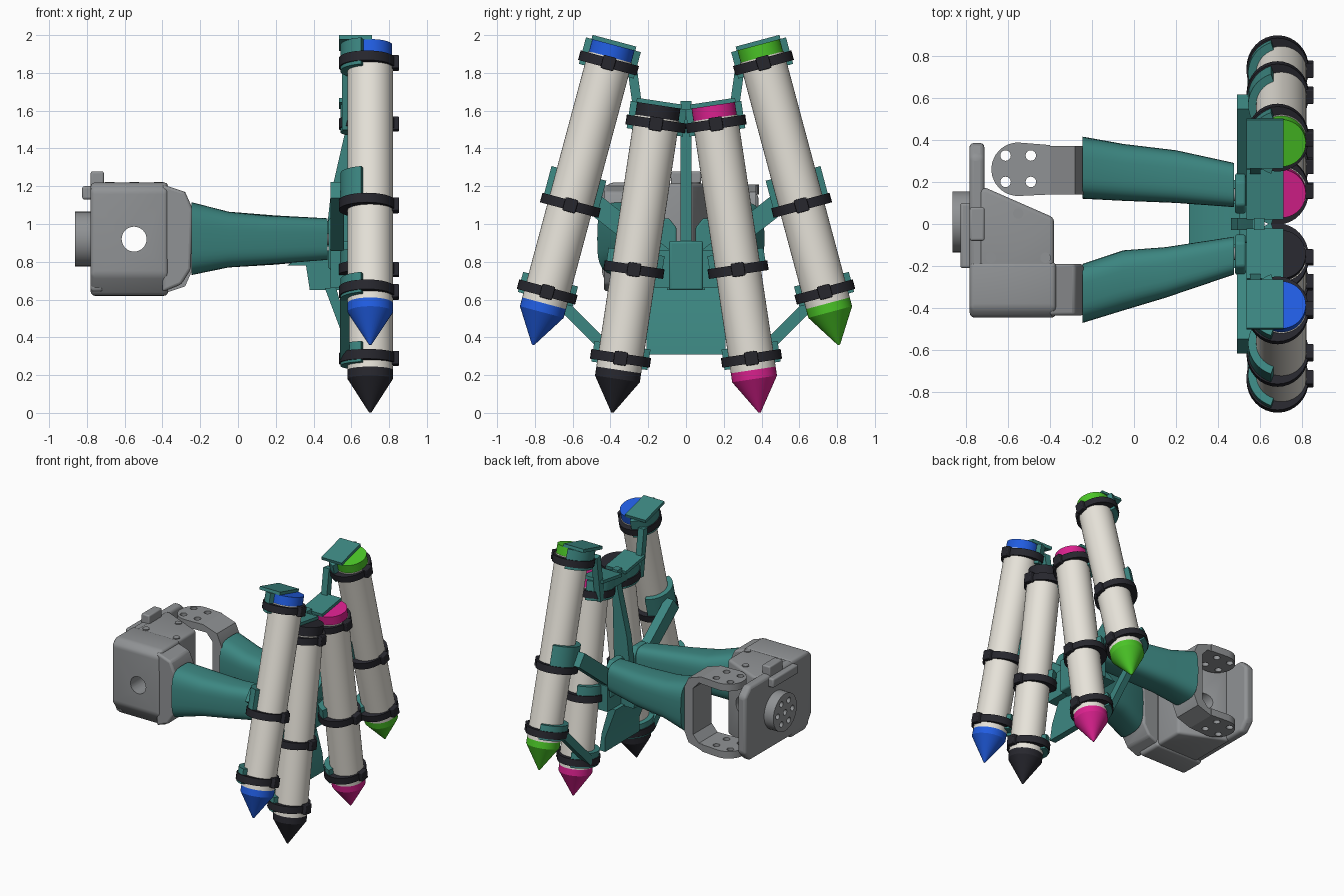
import bpy, bmesh
from math import sin, cos, radians, copysign
from mathutils import Matrix, Vector

if "Cube" in bpy.data.objects:
    bpy.data.objects.remove(bpy.data.objects["Cube"], do_unlink=True)


def material(name, r, g, b):
    m = bpy.data.materials.new(name)
    m.use_nodes = True
    m.diffuse_color = (r, g, b, 1)
    m.node_tree.nodes["Principled BSDF"].inputs["Base Color"].default_value = (r, g, b, 1)
    return m


TEAL = material("teal", 0.045, 0.24, 0.22)
WHITE = material("warm_white", 0.8, 0.77, 0.7)
GRAY = material("gray", 0.28, 0.29, 0.3)
DARK = material("near_black", 0.02, 0.02, 0.027)
BLUE = material("blue", 0.015, 0.11, 0.76)
GREEN = material("green", 0.07, 0.56, 0.02)
PINK = material("magenta", 0.7, 0.015, 0.27)
made = []


def finish(name, bm, mat, matrix=None, bevel=0):
    bmesh.ops.recalc_face_normals(bm, faces=bm.faces)
    me = bpy.data.meshes.new(name)
    bm.to_mesh(me)
    bm.free()
    ob = bpy.data.objects.new(name, me)
    bpy.context.collection.objects.link(ob)
    me.materials.append(mat)
    if matrix:
        ob.matrix_world = matrix
    if bevel:
        mod = ob.modifiers.new("soft_edges", "BEVEL")
        mod.width, mod.segments = bevel, 3
    made.append(ob)
    return ob


def prism(name, axis, pts, lo, hi, mat, matrix=None, bevel=0):
    """Extrude a 2D outline along x (y,z), y (x,z) or z (x,y)."""
    place = {"x": lambda a, b, d: (d, a, b), "y": lambda a, b, d: (a, d, b),
             "z": lambda a, b, d: (a, b, d)}[axis]
    bm = bmesh.new()
    rings = [[bm.verts.new(place(a, b, d)) for a, b in pts] for d in (lo, hi)]
    skin(bm, rings)
    return finish(name, bm, mat, matrix, bevel)


def skin(bm, rings):
    n = len(rings[0])
    for r, s in zip(rings, rings[1:]):
        for i in range(n):
            bm.faces.new((r[i], r[(i + 1) % n], s[(i + 1) % n], s[i]))
    bm.faces.new(rings[0])
    bm.faces.new(rings[-1])


def box(name, x, y, z, mat, matrix=None, bevel=0):
    pts = [(x[0], y[0]), (x[1], y[0]), (x[1], y[1]), (x[0], y[1])]
    return prism(name, "z", pts, z[0], z[1], mat, matrix, bevel)


def arc(cx, cy, r, a0=0, a1=360, n=32, ry=None):
    """Points on an arc; a full turn leaves out the repeated point."""
    steps = n if a1 - a0 == 360 else n - 1
    angles = [radians(a0 + (a1 - a0) * i / steps) for i in range(n)]
    return [(cx + r * cos(t), cy + (ry or r) * sin(t)) for t in angles]


def bar(name, a, b, width, x0, x1):
    """Flat strut between two (y, z) points."""
    p, q = Vector(a), Vector(b)
    d = (q - p).normalized()
    n = Vector((-d.y, d.x)) * width / 2
    return prism(name, "x", [tuple(v) for v in (p + n, q + n, q - n, p - n)], x0, x1, TEAL)


def cone(name, r1, r2, z0, z1, mat, matrix):
    bm = bmesh.new()
    bmesh.ops.create_cone(bm, cap_ends=True, segments=40, radius1=r1, radius2=r2, depth=z1 - z0,
                          matrix=Matrix.Translation((0, 0, (z0 + z1) / 2)))
    finish(name, bm, mat, matrix)


def cut(ob, cutters):
    bpy.context.view_layer.objects.active = ob
    for c in cutters:
        c.hide_render = True
        mod = ob.modifiers.new("hole", "BOOLEAN")
        mod.operation, mod.object, mod.solver = "DIFFERENCE", c, "EXACT"
    for mod in list(ob.modifiers):
        bpy.ops.object.modifier_apply(modifier=mod.name)
    for c in cutters:
        made.remove(c)
        bpy.data.objects.remove(c, do_unlink=True)


# Four markers, each built along its own axis from the tip upward
def marker(name, y, z, tilt, mat, long_saddle):
    m = Matrix.Translation((0.70, y, z)) @ Matrix.Rotation(radians(tilt), 4, "X")
    cone(name + "_tip", 0.006, 0.12, 0, 0.18, mat, m)
    cone(name + "_collar", 0.12, 0.12, 0.18, 0.228, mat, m)
    cone(name + "_barrel", 0.12, 0.12, 0.228, 1.578, WHITE, m)
    cone(name + "_cap", 0.116, 0.116, 1.578, 1.645, mat, m)
    saddles = {"lower": (0.25, 0.36), "middle": (0.74, 0.94 if long_saddle else 0.86),
               "upper": (1.5, 1.645)}
    shell = arc(0, 0, 0.158, 108, 252, 18) + arc(0, 0, 0.119, 252, 108, 18)
    for part, (lo, hi) in saddles.items():
        prism(f"{name}_{part}_saddle", "z", shell, lo, hi, TEAL, m)
    box(name + "_end_stop", (-0.165, 0.01), (-0.12, 0.12), (1.643, 1.667), TEAL, m)
    # Cable ties with their buckles
    for i, s in enumerate((0.29, 0.765, 1.545)):
        prism(f"{name}_tie_{i}", "z", arc(-0.018, 0, 0.148, ry=0.16),
              s - 0.026, s + 0.026, DARK, m)
        box(f"{name}_buckle_{i}", (0.1, 0.153), (-0.035, 0.035), (s - 0.036, s + 0.036), DARK, m, 0.006)


marker("blue_marker", -0.81, 0.36, -15, BLUE, True)
marker("green_marker", 0.81, 0.36, 15, GREEN, True)
marker("black_marker", -0.39, 0.002, -8.6, DARK, False)
marker("magenta_marker", 0.39, 0.002, 8.6, PINK, False)

# Holder frame behind the markers
prism("spine", "y", [(0.46, 0.88), (0.49, 1.15), (0.57, 1.5), (0.57, 1.65), (0.62, 1.65), (0.6, 0.88)],
      -0.028, 0.028, TEAL)
prism("lower_plate", "y", [(0.46, 0.66), (0.55, 0.42), (0.55, 0.31), (0.6, 0.31), (0.58, 0.45), (0.52, 0.66)],
      -0.21, 0.21, TEAL)
prism("floor_bracket", "y", [(0.26, 0.78), (0.36, 0.78), (0.38, 0.65), (0.55, 0.65), (0.55, 0.86), (0.38, 0.86)],
      -0.1, 0.1, TEAL)
box("center_block", (0.5, 0.61), (-0.09, 0.09), (0.65, 0.91), TEAL, bevel=0.012)
box("cross_beam", (0.49, 0.57), (-0.27, 0.27), (0.66, 0.86), TEAL)
box("top_beam", (0.56, 0.6), (-0.14, 0.14), (1.54, 1.62), TEAL)
for side, label in ((-1, "front"), (1, "rear")):
    bar(label + "_middle_strut", (0.12 * side, 0.82), (0.58 * side, 1.18), 0.11, 0.49, 0.56)
    bar(label + "_lower_strut", (0.38 * side, 0.3), (0.7 * side, 0.62), 0.06, 0.54, 0.59)
    bar(label + "_upper_strut", (0.24 * side, 1.5), (0.29 * side, 1.86), 0.05, 0.55, 0.6)
    pad = [(0.05 * side, 0.76), (0.24 * side, 0.76), (0.24 * side, 0.98), (0.2 * side, 1.03),
           (0.09 * side, 1.03), (0.05 * side, 0.98)]
    prism(label + "_arm_pad", "x", pad, 0.48, 0.53, TEAL, bevel=0.01)


# Two tapered arms: stations of x, y range, z range
def arm(name, stations):
    bm = bmesh.new()
    rings = []
    for x, y0, y1, z0, z1 in stations:
        ring = []
        for c, s in arc(0, 0, 1, n=40):
            u, v = (copysign(abs(k) ** 0.6, k) for k in (c, s))
            ring.append(bm.verts.new((x, (y0 + y1 + u * (y1 - y0)) / 2, (z0 + z1 + v * (z1 - z0)) / 2)))
        rings.append(ring)
    skin(bm, rings)
    finish(name, bm, TEAL)


arm("front_arm", [(-0.245, -0.47, -0.19, 0.73, 1.115), (-0.05, -0.41, -0.125, 0.77, 1.065),
                  (0.15, -0.35, -0.11, 0.785, 1.045), (0.475, -0.24, -0.06, 0.81, 1.03)])
arm("rear_arm", [(-0.245, 0.12, 0.415, 0.73, 1.115), (-0.05, 0.11, 0.38, 0.77, 1.065),
                 (0.2, 0.1, 0.35, 0.785, 1.045), (0.475, 0.08, 0.29, 0.81, 1.03)])
for y in (-0.14, 0.14):
    prism("arm_screw", "x", arc(y, 0.92, 0.03, n=16), 0.47, 0.5, GRAY)

# Joint housing with a chamfered front and a bore running front to back
housing = prism("housing_front", "x", [(-0.445, 0.73), (-0.37, 0.62), (-0.18, 0.62), (-0.18, 1.22),
                                       (-0.4, 1.22), (-0.445, 1.18)], -0.78, -0.37, GRAY, bevel=0.022)
core = prism("housing_core", "z", [(-0.74, -0.3), (-0.38, -0.3), (-0.38, 0.03), (-0.7, 0.17), (-0.74, 0.17)],
             0.63, 1.215, GRAY, bevel=0.02)
for part in (housing, core):
    cut(part, [prism("bore", "y", arc(-0.55, 0.92, 0.066), -0.6, 0.4, GRAY)])
prism("housing_flange", "y", [(-0.4, 0.64), (-0.3, 0.68), (-0.25, 0.76), (-0.24, 1.08), (-0.28, 1.17), (-0.4, 1.21)],
      -0.435, -0.19, GRAY, bevel=0.015)
for x, y in ((-0.68, -0.16), (-0.42, -0.16), (-0.55, 0.05)):
    prism("housing_screw", "z", arc(x, y, 0.025, n=16), 1.2, 1.222, GRAY)

# Full-height rounded back plate with a tab and a raised ledge
prism("back_plate", "x", [(-0.4, 0.64), (0.32, 0.64), (0.385, 0.71), (0.385, 1.15), (0.32, 1.215), (-0.4, 1.215)],
      -0.782, -0.71, GRAY, bevel=0.022)
box("top_tab", (-0.78, -0.71), (-0.08, 0.08), (1.18, 1.278), GRAY, bevel=0.01)
box("back_ledge", (-0.825, -0.76), (-0.21, 0.1), (1.13, 1.2), GRAY, bevel=0.012)

# Round output horn with a ring of screw holes
horn = prism("output_horn", "x", arc(0.01, 0.92, 0.145), -0.862, -0.77, GRAY)
spots = arc(0.01, 0.92, 0.09, n=6) + [(0.01, 0.92)]
cut(horn, [prism("screw_hole", "x", arc(y, z, 0.022, n=12), -0.9, -0.83, GRAY) for y, z in spots])

# Forked bracket holding the rear arm, with four holes in each round end
outline = arc(-0.55, 0.26, 0.127, 90, 270, 20) + [(-0.4, 0.14), (-0.4, 0.375)]
for label, lo in (("upper", 1.155), ("lower", 0.63)):
    fork = prism(label + "_fork", "z", outline, lo, lo + 0.055, GRAY)
    cut(fork, [prism("fork_hole", "z", arc(x, y, 0.025, n=16), lo - 0.1, lo + 0.2, GRAY)
               for x in (-0.61, -0.49) for y in (0.2, 0.325)])
upper = [(-0.4, 1.155), (-0.37, 1.155), (-0.32, 1.1)]
outer = [(-0.24, 1.08), (-0.28, 1.17), (-0.4, 1.21)]
flip = lambda pts: [(x, 1.84 - z) for x, z in reversed(pts)]
prism("fork_wall", "y", upper + flip(upper) + flip(outer) + outer, 0.14, 0.37, GRAY)

# Smooth curved surfaces and keep hard edges
bpy.ops.object.select_all(action="DESELECT")
for ob in made:
    ob.select_set(True)
bpy.context.view_layer.objects.active = made[0]
bpy.ops.object.shade_smooth_by_angle(angle=radians(35))
